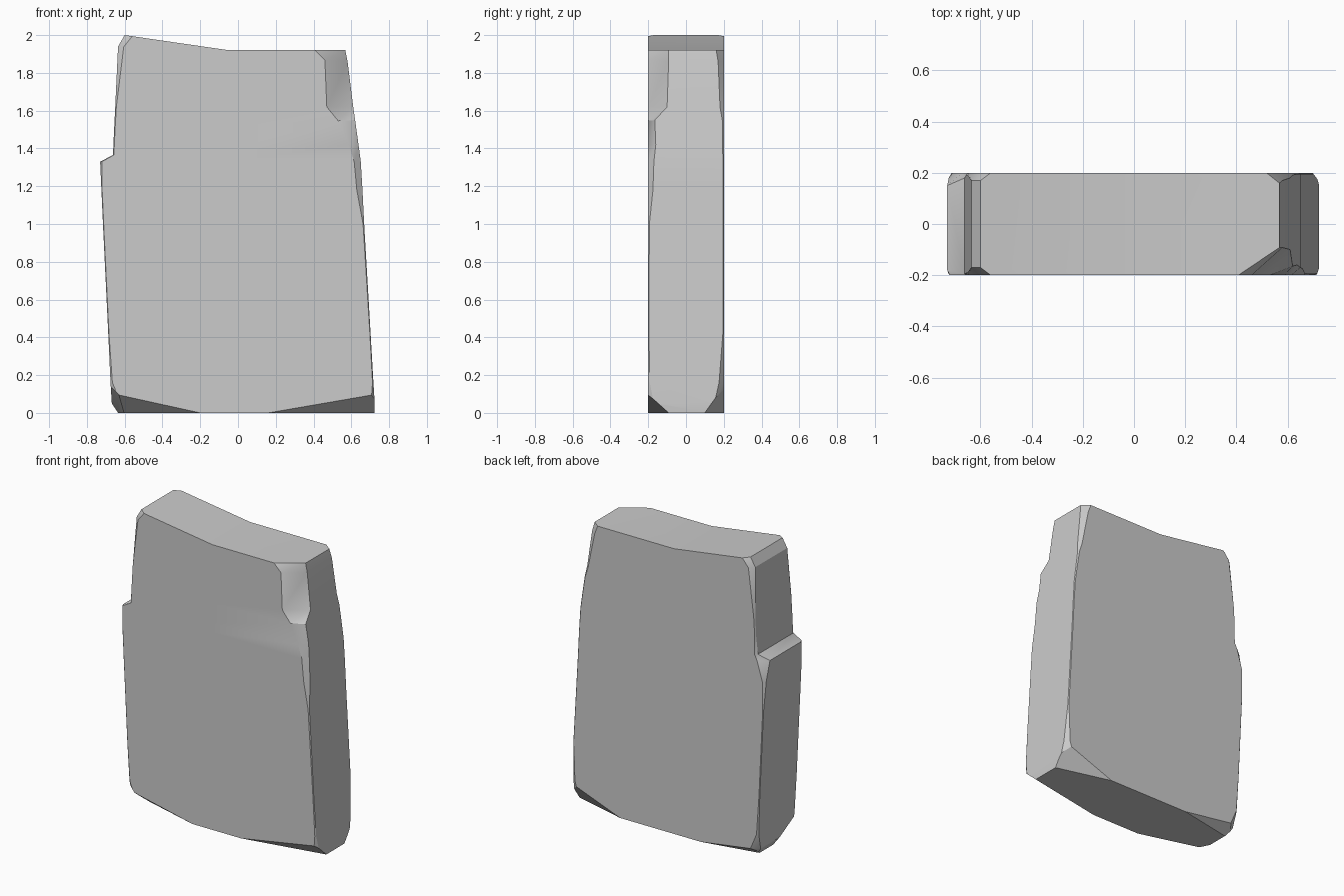
import bpy, bmesh
from mathutils import Vector

if "Cube" in bpy.data.objects:
    bpy.data.objects.remove(bpy.data.objects["Cube"])

D = 0.2       # half thickness
MID = -0.05   # kink in the top edge

# Each level: z left, z right, x left, x right,
# then worn-corner sizes (dx, dy): front right, back right, back left, front left
LEVELS = [
    (0.00, 0.00, -0.635, 0.722, (.05, .05), (.10, .07), (.06, .05), (.03, .04)),
    (0.05, 0.05, -0.668, 0.724, (.02, .03), (.07, .05), (.05, .04), (.05, .03)),
    (0.16, 0.16, -0.675, 0.717, (.005, .008), (.03, .025), (.01, .01), (.01, .01)),
    (0.42, 0.42, -0.687, 0.702, (.004, .004), (.005, .005), (.004, .004), (.004, .004)),
    (1.00, 1.00, -0.715, 0.668, (.006, .006), (.004, .004), (.004, .004), (.004, .004)),
    (1.20, 1.18, -0.724, 0.659, (.03, .025), (.004, .004), (.015, .02), (.004, .004)),
    (1.33, 1.33, -0.730, 0.650, (.035, .03), (.005, .005), (.06, .05), (.01, .02)),
    (1.365, 1.42, -0.662, 0.638, (.05, .04), (.006, .006), (.01, .02), (.005, .005)),
    (1.50, 1.55, -0.656, 0.620, (.09, .035), (.008, .008), (.005, .008), (.005, .008)),
    (1.62, 1.62, -0.650, 0.610, (.14, .10), (.02, .02), (.006, .01), (.006, .01)),
    (1.94, 1.86, -0.635, 0.580, (.12, .108), (.04, .03), (.03, .03), (.03, .03)),
    (2.00, 1.92, -0.600, 0.568, (.16, .108), (.05, .04), (.04, .03), (.04, .03)),
]

bm = bmesh.new()

# Slab body lofted through the levels
rings = []
for i, (zl, zr, xl, xr, fr, br, bl, fl) in enumerate(LEVELS):
    outline = [(xl + fl[0], -D), (MID, -D), (xr - fr[0], -D), (xr, -D + fr[1]),
               (xr, D - br[1]), (xr - br[0], D), (MID, D), (xl + bl[0], D),
               (xl, D - bl[1]), (xl, -D + fl[1])]
    ring = []
    for x, y in outline:
        if i == len(LEVELS) - 1:
            t = min(1, (x - xl) / (MID - xl))
        else:
            t = (x - xl) / (xr - xl)
        ring.append(bm.verts.new((x, y, zl + (zr - zl) * t)))
    rings.append(ring)
for a, b in zip(rings, rings[1:]):
    for k in range(10):
        n = (k + 1) % 10
        bm.faces.new((a[k], a[n], b[n], b[k]))
bm.faces.new(rings[0][::-1])
top = rings[-1]
bm.faces.new((top[0], top[1], top[6], top[7], top[8], top[9]))
bm.faces.new(top[1:7])
bmesh.ops.triangulate(bm, faces=[f for f in bm.faces if len(f.verts) == 4])


def chip(p, q, r):
    """Slice off the part below the plane through three points."""
    p, q, r = Vector(p), Vector(q), Vector(r)
    n = (q - p).cross(r - p).normalized()
    if n.z > 0:
        n = -n
    res = bmesh.ops.bisect_plane(bm, geom=bm.verts[:] + bm.edges[:] + bm.faces[:],
                                 plane_co=p, plane_no=n, clear_outer=True)
    cut = [e for e in bm.edges if e.is_boundary]
    if cut:
        bmesh.ops.holes_fill(bm, edges=cut, sides=0)


# Worn bottom edges and corners
chip((-0.20, -D, 0), (-0.45, -D, 0.055), (-0.55, -0.10, 0))
chip((0.16, -D, 0), (0.45, -D, 0.05), (0.68, -0.10, 0))
chip((-0.60, -D, 0.06), (-0.67, -D, 0.14), (-0.62, -0.05, 0))
chip((0.35, D, 0), (0.72, D, 0.14), (0.72, 0.10, 0))
chip((-0.25, D, 0), (-0.66, D, 0.06), (-0.66, 0.12, 0))

bmesh.ops.remove_doubles(bm, verts=bm.verts[:], dist=0.0005)
bmesh.ops.recalc_face_normals(bm, faces=bm.faces[:])
mesh = bpy.data.meshes.new("stone_slab")
bm.to_mesh(mesh)
bm.free()
slab = bpy.data.objects.new("stone_slab", mesh)
bpy.context.collection.objects.link(slab)
bpy.context.view_layer.objects.active = slab
slab.select_set(True)
bpy.ops.object.shade_smooth_by_angle(angle=0.45)
